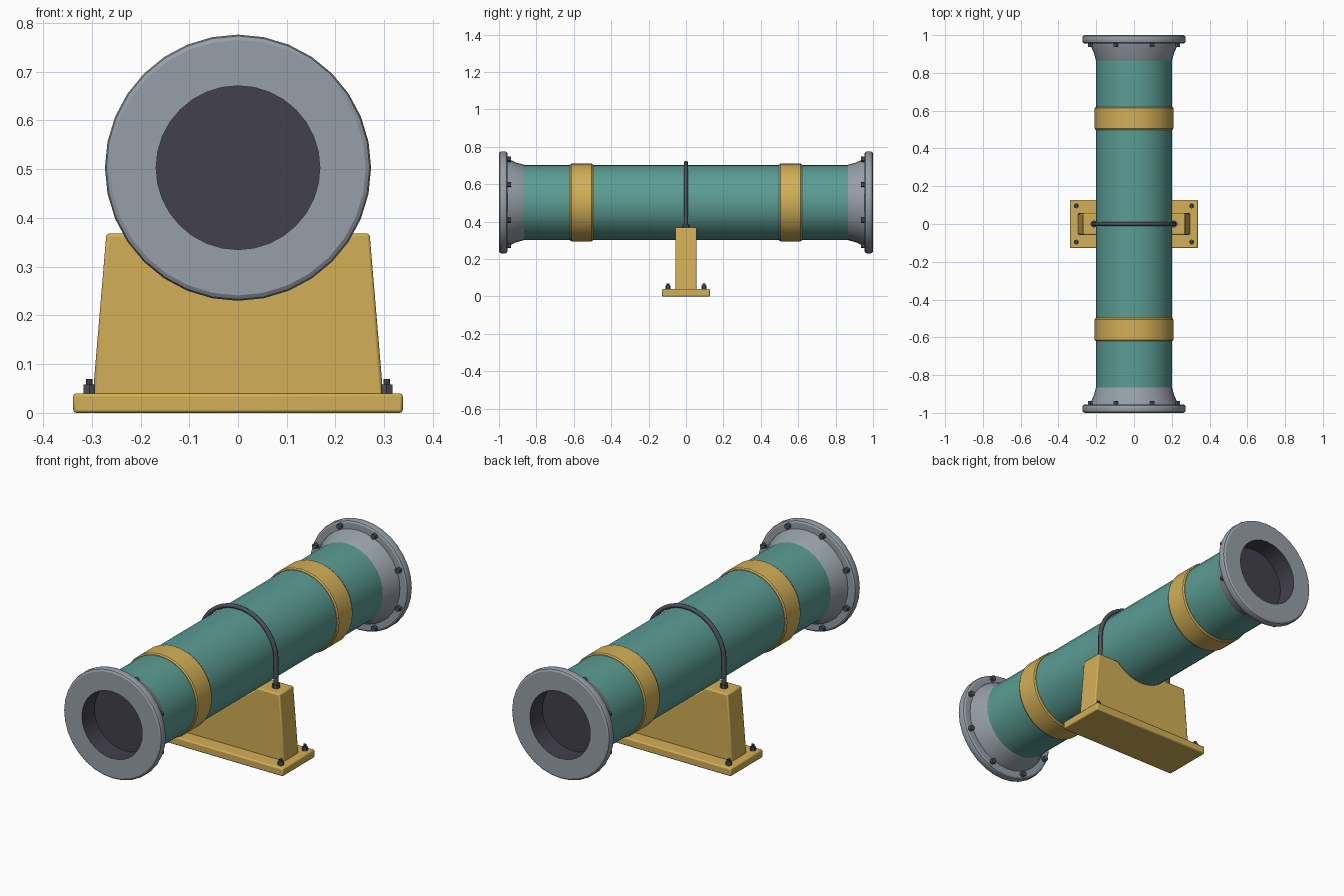
import bpy, bmesh
from math import pi, sin, cos, asin
from mathutils import Matrix, Vector

if "Cube" in bpy.data.objects:
    bpy.data.objects.remove(bpy.data.objects["Cube"])

AXIS_Z = 0.503   # height of the pipe axis
PIPE_R = 0.2
TOP_Z = 0.368    # top of the pedestal


def material(name, rgb):
    m = bpy.data.materials.new(name)
    m.use_nodes = True
    m.diffuse_color = (*rgb, 1)
    m.node_tree.nodes["Principled BSDF"].inputs["Base Color"].default_value = (*rgb, 1)
    return m


teal = material("teal paint", (0.105, 0.335, 0.295))
yellow = material("yellow paint", (0.65, 0.43, 0.095))
grey = material("light grey metal", (0.31, 0.345, 0.39))
steel = material("dark steel", (0.078, 0.082, 0.105))
bore = material("dark bore", (0.055, 0.052, 0.075))


def finish(name, bm, mats, bevel=0, smooth=True):
    bmesh.ops.remove_doubles(bm, verts=bm.verts, dist=1e-5)
    bmesh.ops.recalc_face_normals(bm, faces=bm.faces)
    mesh = bpy.data.meshes.new(name)
    bm.to_mesh(mesh)
    bm.free()
    for m in mats:
        mesh.materials.append(m)
    ob = bpy.data.objects.new(name, mesh)
    bpy.context.collection.objects.link(ob)
    if bevel:
        mod = ob.modifiers.new("soft edges", "BEVEL")
        mod.width, mod.segments = bevel, 2
        mod.limit_method, mod.angle_limit = "ANGLE", pi / 4.5
    if smooth:
        bpy.ops.object.select_all(action="DESELECT")
        ob.select_set(True)
        bpy.context.view_layer.objects.active = ob
        bpy.ops.object.shade_smooth_by_angle(angle=pi / 6)
    return ob


def lathe(profile, segments=32):
    """Spin (radius, y) points around the pipe axis."""
    bm = bmesh.new()
    pts = [bm.verts.new((0, y, AXIS_Z + r)) for r, y in profile]
    edges = [bm.edges.new(pair) for pair in zip(pts, pts[1:])]
    bmesh.ops.spin(bm, geom=pts + edges, cent=(0, 0, AXIS_Z), axis=(0, 1, 0),
                   angle=2 * pi, steps=segments)
    bmesh.ops.remove_doubles(bm, verts=bm.verts, dist=1e-5)
    return bm


def add_cylinder(bm, base, direction, radius, length, sides):
    d = Vector(direction)
    turn = d.to_track_quat("Z", "Y").to_matrix().to_4x4()
    place = Matrix.Translation(Vector(base) + d * length / 2) @ turn
    bmesh.ops.create_cone(bm, cap_ends=True, segments=sides, radius1=radius,
                          radius2=radius, depth=length, matrix=place)


# Pipe body
finish("pipe", lathe([(0, -0.89), (PIPE_R, -0.89), (PIPE_R, 0.89), (0, 0.89)]), [teal])

for side, end in ((-1, "front"), (1, "back")):
    # Painted band with softened rims
    band = [(0.197, 0.498), (0.203, 0.498), (0.208, 0.505),
            (0.208, 0.613), (0.203, 0.62), (0.197, 0.62)]
    finish(end + "_band", lathe([(r, side * y) for r, y in band]), [yellow])

    # Flared neck, flange and recessed bore
    flange = [(0.2, 0.865), (0.203, 0.87), (0.212, 0.905), (0.23, 0.945), (0.232, 0.955),
              (0.262, 0.955), (0.27, 0.96), (0.273, 0.968), (0.273, 0.987),
              (0.27, 0.995), (0.262, 1.0), (0.168, 1.0), (0.168, 0.9), (0, 0.9)]
    bm = lathe([(r, side * y) for r, y in flange])
    for f in bm.faces:
        reach = max(Vector((v.co.x, v.co.z - AXIS_Z)).length for v in f.verts)
        f.material_index = 1 if reach < 0.17 else 0
    finish(end + "_flange", bm, [grey, bore])

    # Ring of bolts behind the flange
    bm = bmesh.new()
    for i in range(8):
        a = (i + 0.5) * pi / 4
        add_cylinder(bm, (0.25 * cos(a), side * 0.96, AXIS_Z + 0.25 * sin(a)),
                     (0, -side, 0), 0.014, 0.024, 6)
    finish(end + "_flange_bolts", bm, [steel], smooth=False)

# Base plate
bm = bmesh.new()
bmesh.ops.create_cube(bm, size=1, matrix=Matrix.Translation((0, 0, 0.02))
                      @ Matrix.Diagonal((0.676, 0.256, 0.04, 1)))
finish("base_plate", bm, [yellow], bevel=0.006)

# Tapered pedestal with a curved saddle
start = asin((TOP_Z - AXIS_Z) / PIPE_R)
arc = [start + (-pi - 2 * start) * i / 16 for i in range(17)]
outline = [(-0.27, TOP_Z), (-0.298, 0.035), (0.298, 0.035), (0.27, TOP_Z)]
outline += [(PIPE_R * cos(a), AXIS_Z + PIPE_R * sin(a)) for a in arc]
bm = bmesh.new()
face = bm.faces.new([bm.verts.new((x, -0.057, z)) for x, z in outline])
grown = bmesh.ops.extrude_face_region(bm, geom=[face])["geom"]
bmesh.ops.translate(bm, vec=(0, 0.114, 0),
                    verts=[g for g in grown if isinstance(g, bmesh.types.BMVert)])
finish("pedestal", bm, [yellow], bevel=0.006)

# Anchor nuts and studs on the base plate
bm = bmesh.new()
for x in (-0.305, 0.305):
    for y in (-0.096, 0.096):
        add_cylinder(bm, (x, y, 0.038), (0, 0, 1), 0.014, 0.02, 6)
        add_cylinder(bm, (x, y, 0.038), (0, 0, 1), 0.007, 0.032, 8)
finish("anchor_bolts", bm, [steel], smooth=False)

# Clamp rod arched over the pipe
ROD_R = 0.212
path = [(ROD_R, TOP_Z - 0.01)]
path += [(ROD_R * cos(pi * i / 24), AXIS_Z + ROD_R * sin(pi * i / 24)) for i in range(25)]
path += [(-ROD_R, TOP_Z - 0.01)]
curve = bpy.data.curves.new("clamp_rod", "CURVE")
curve.dimensions = "3D"
curve.bevel_depth, curve.bevel_resolution = 0.011, 2
curve.use_fill_caps = True
spline = curve.splines.new("POLY")
spline.points.add(len(path) - 1)
for p, (x, z) in zip(spline.points, path):
    p.co = (x, 0, z, 1)
spline.use_smooth = True
curve.materials.append(steel)
bpy.context.collection.objects.link(bpy.data.objects.new("clamp_rod", curve))

# Nuts holding the clamp rod
bm = bmesh.new()
for x in (-ROD_R, ROD_R):
    add_cylinder(bm, (x, 0, TOP_Z - 0.002), (0, 0, 1), 0.019, 0.02, 8)
finish("clamp_nuts", bm, [steel], smooth=False)
